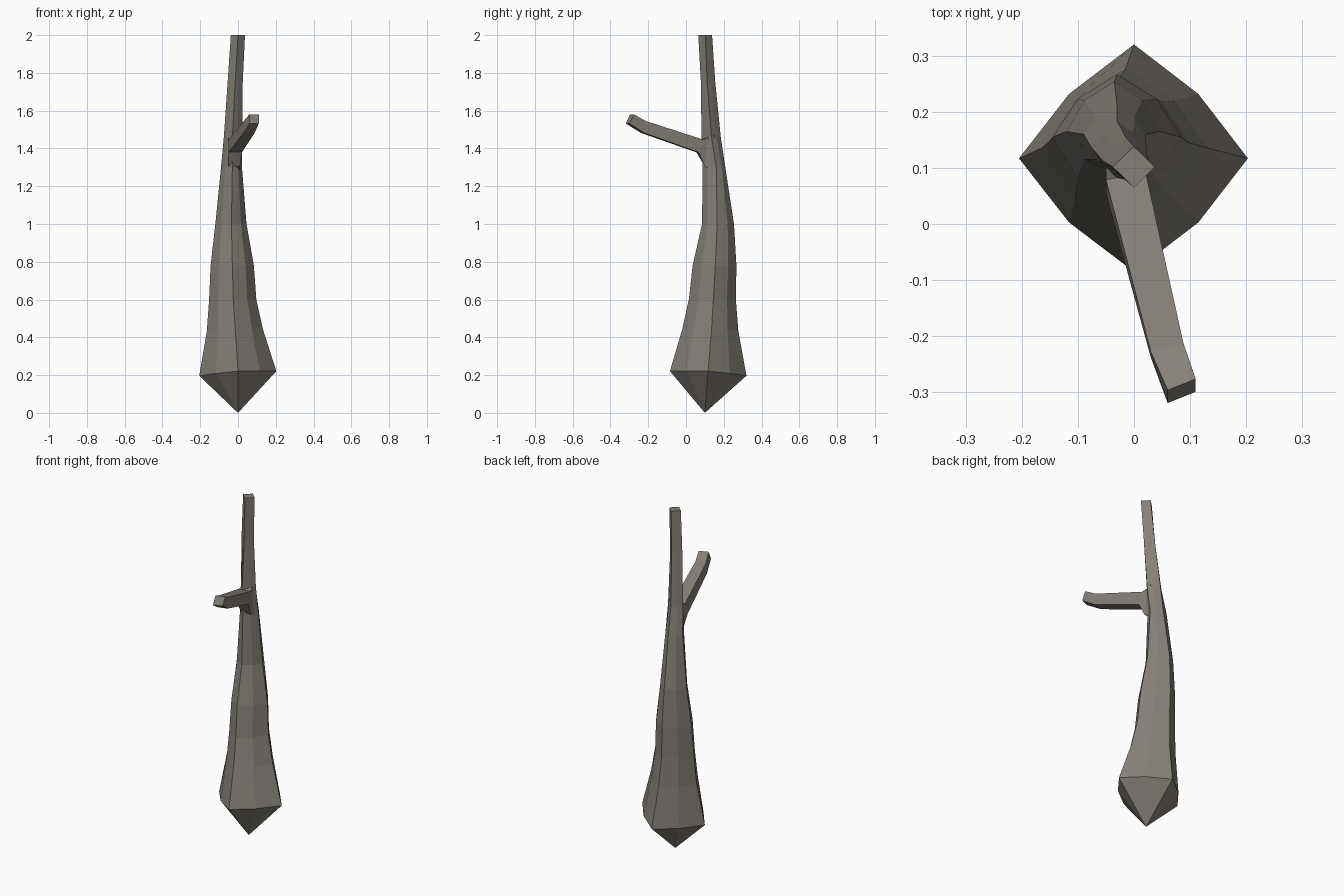
import bpy, bmesh

if "Cube" in bpy.data.objects:
    bpy.data.objects.remove(bpy.data.objects["Cube"])

# Dark warm grey bark
bark = bpy.data.materials.new("bark")
bark.diffuse_color = (0.235, 0.215, 0.188, 1)
bark.use_nodes = True
bark.node_tree.nodes["Principled BSDF"].inputs["Base Color"].default_value = bark.diffuse_color


def loft(name, rings, tip=None):
    """Skin a list of closed rings; the start closes to a tip or a flat cap."""
    bm = bmesh.new()
    loops = [[bm.verts.new(p) for p in ring] for ring in rings]
    n = len(loops[0])
    for a, b in zip(loops, loops[1:]):
        for i in range(n):
            j = (i + 1) % n
            bm.faces.new((a[i], a[j], b[j], b[i]))
    if tip:
        t = bm.verts.new(tip)
        for i in range(n):
            bm.faces.new((t, loops[0][(i + 1) % n], loops[0][i]))
    else:
        bm.faces.new(loops[0][::-1])
    bm.faces.new(loops[-1])
    bmesh.ops.recalc_face_normals(bm, faces=bm.faces)
    mesh = bpy.data.meshes.new(name)
    bm.to_mesh(mesh)
    bm.free()
    mesh.materials.append(bark)
    obj = bpy.data.objects.new(name, mesh)
    bpy.context.collection.objects.link(obj)
    return obj


def diamond(z, x0, x1, y0, y1, xm, ym, bulge, tilt):
    """Four corners plus pushed-out edge midpoints, anticlockwise from +x."""
    corners = [(x1, ym), (xm, y1), (x0, ym), (xm, y0)]
    pts = []
    for i, (ax, ay) in enumerate(corners):
        bx, by = corners[(i + 1) % 4]
        mx, my = (ax + bx) / 2, (ay + by) / 2
        pts += [(ax, ay), (xm + (mx - xm) * bulge, ym + (my - ym) * bulge)]
    return [(x, y, z + tilt * (x - y + 0.1)) for x, y in pts]


# Trunk: z, x min, x max, y min, y max, ridge x, ridge y, bulge, tilt
trunk_rings = [
    (0.21, -0.205, 0.203, -0.085, 0.320, 0.00, 0.117, 1.13, 0.06),
    (0.44, -0.165, 0.132, -0.020, 0.277, -0.015, 0.135, 1.20, 0.03),
    (0.60, -0.153, 0.097, 0.015, 0.264, -0.025, 0.145, 1.22, 0),
    (0.78, -0.145, 0.084, 0.035, 0.267, -0.03, 0.155, 1.22, 0),
    (1.00, -0.120, 0.045, 0.085, 0.254, -0.035, 0.165, 1.25, 0),
    (1.30, -0.090, 0.021, 0.088, 0.208, -0.03, 0.160, 1.25, 0),
    (1.46, -0.075, 0.022, 0.082, 0.184, -0.03, 0.135, 1.10, 0),
    (1.75, -0.055, 0.025, 0.079, 0.155, -0.015, 0.112, 1.0, 0),
    (2.00, -0.038, 0.037, 0.065, 0.138, 0.00, 0.102, 1.0, 0),
]
loft("trunk", [diamond(*r) for r in trunk_rings], tip=(0, 0.1, 0))

# Branch: left x, right x, (y, z) underside, (y, z) top, yaw offset
branch_rings = [
    (-0.060, 0.010, (0.15, 1.28), (0.15, 1.47), 0),
    (-0.050, 0.010, (0.10, 1.305), (0.12, 1.46), 0),
    (-0.050, 0.021, (0.06, 1.380), (0.085, 1.447), 0.006),
    (0.030, 0.088, (-0.230, 1.482), (-0.220, 1.545), 0.008),
    (0.060, 0.110, (-0.309, 1.532), (-0.286, 1.580), 0.010),
]
loft("branch", [[(l, by - w, bz), (r, by + w, bz), (r, ty + w, tz), (l, ty - w, tz)]
                for l, r, (by, bz), (ty, tz), w in branch_rings])
